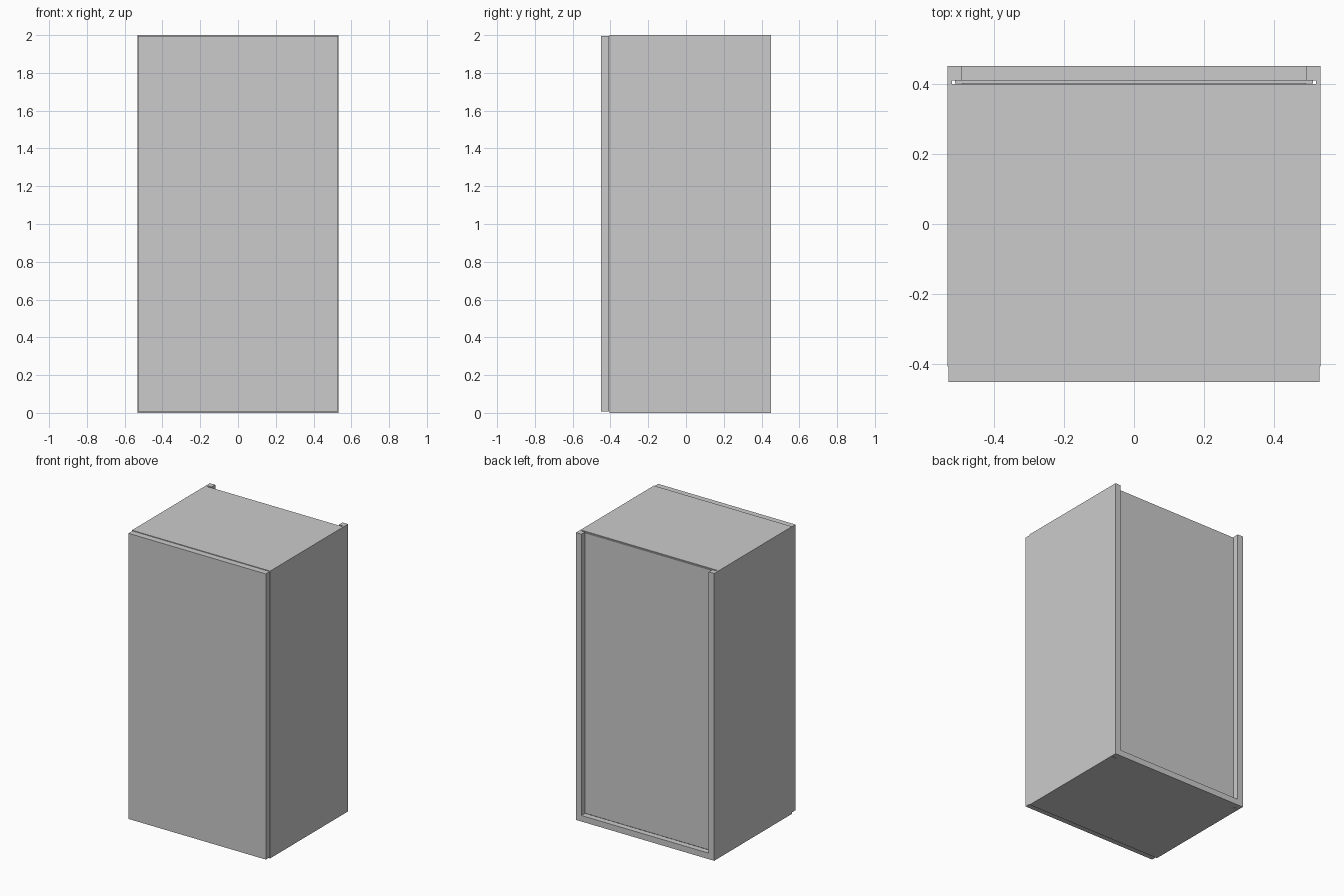
import bpy
import bmesh

if "Cube" in bpy.data.objects:
    bpy.data.objects.remove(bpy.data.objects["Cube"])

W, BACK, FRONT, H, T = 0.532, 0.45, -0.406, 2.0, 0.042
INNER = W - T
GROOVE_Y0, GROOVE_Y1, GROOVE_X = 0.40, 0.41, 0.519


def prism(name, outline, axis, lo, hi):
    """Extrude a 2D outline along z (xy outline) or x (yz outline)."""
    bm = bmesh.new()
    place = (lambda p: (p[0], p[1], lo)) if axis == "z" else (lambda p: (lo, p[0], p[1]))
    face = bm.faces.new([bm.verts.new(place(p)) for p in outline])
    moved = bmesh.ops.extrude_face_region(bm, geom=[face])["geom"]
    vec = (0, 0, hi - lo) if axis == "z" else (hi - lo, 0, 0)
    bmesh.ops.translate(bm, vec=vec, verts=[v for v in moved if isinstance(v, bmesh.types.BMVert)])
    bmesh.ops.recalc_face_normals(bm, faces=bm.faces)
    mesh = bpy.data.meshes.new(name)
    bm.to_mesh(mesh)
    bm.free()
    obj = bpy.data.objects.new(name, mesh)
    bpy.context.collection.objects.link(obj)
    return obj


def box(name, half_x, y0, y1, z0, z1):
    return prism(name, [(-half_x, y0), (half_x, y0), (half_x, y1), (-half_x, y1)], "z", z0, z1)


# Side panels, each with a full-height groove for the back board
side = [(W, FRONT), (W, BACK), (INNER, BACK), (INNER, GROOVE_Y1), (GROOVE_X, GROOVE_Y1),
        (GROOVE_X, GROOVE_Y0), (INNER, GROOVE_Y0), (INNER, FRONT)]
for label, s in (("right", 1), ("left", -1)):
    prism(label + "_side_panel", [(s * x, y) for x, y in side], "z", 0, H)

# Bottom panel, grooved on top to seat the back board
prism("bottom_panel",
      [(FRONT, 0), (BACK, 0), (BACK, T), (GROOVE_Y1, T), (GROOVE_Y1, 0.025),
       (GROOVE_Y0, 0.025), (GROOVE_Y0, T), (FRONT, T)], "x", -INNER, INNER)

# Top panel stops short of the back so the board can slide in
box("top_panel", INNER, FRONT, GROOVE_Y0, H - T, H)

# Thin back board
box("back_board", 0.511, GROOVE_Y0 + 0.001, GROOVE_Y1 - 0.001, T, H - 0.006)

# Door, slightly smaller than the carcass
box("door", W - 0.003, -0.45, FRONT - 0.001, 0.008, H - 0.004)
